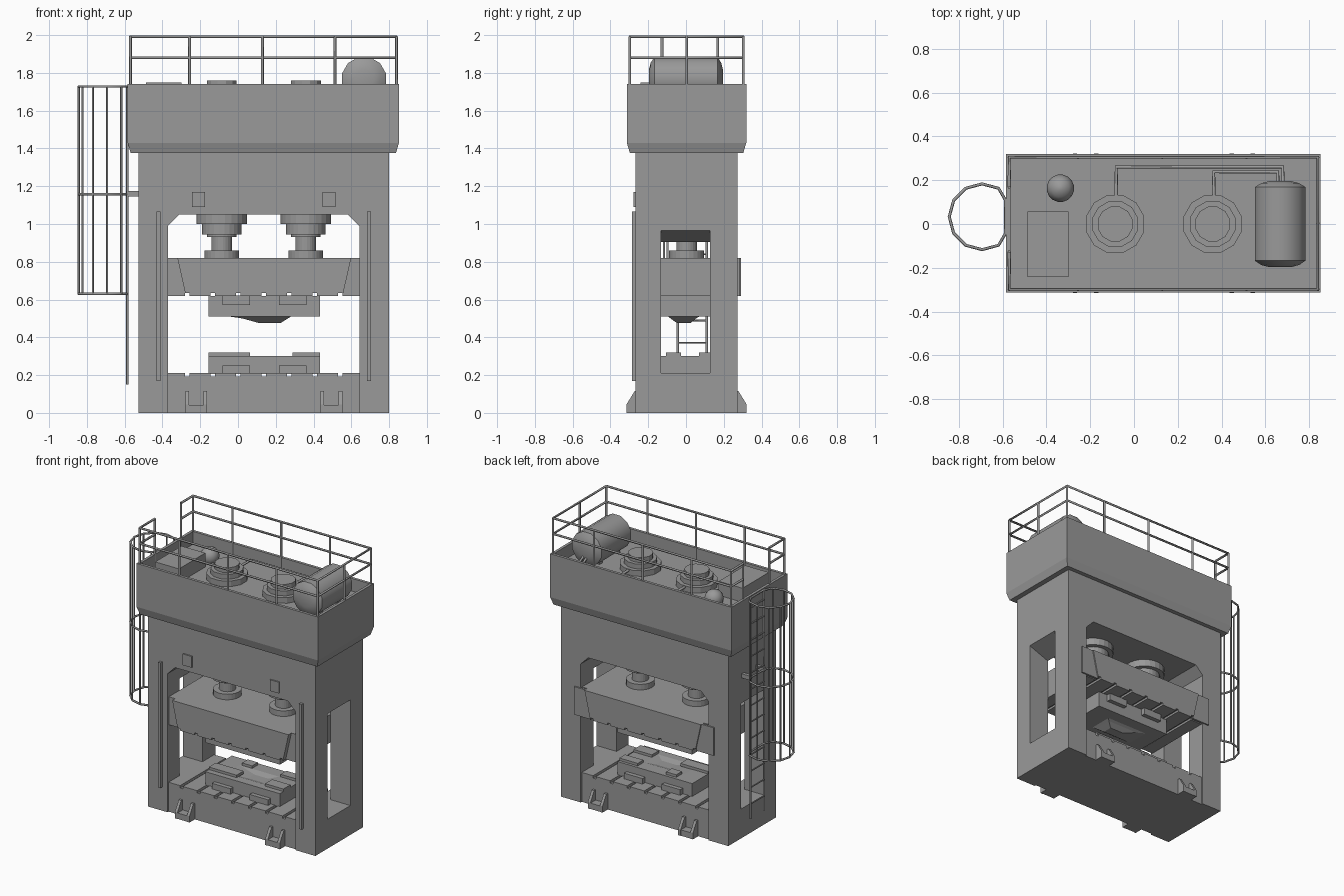
import bpy, bmesh, math
from mathutils import Matrix

if "Cube" in bpy.data.objects:
    bpy.data.objects.remove(bpy.data.objects["Cube"])

CX = 0.1325                      # centre line of the press frame
steel = bpy.data.materials.new("dark_steel")
steel.diffuse_color = (.32, .32, .32, 1)
steel.use_nodes = True
steel.node_tree.nodes["Principled BSDF"].inputs["Base Color"].default_value = steel.diffuse_color


def finish(name, bm):
    bmesh.ops.recalc_face_normals(bm, faces=bm.faces)
    me = bpy.data.meshes.new(name)
    bm.to_mesh(me)
    bm.free()
    ob = bpy.data.objects.new(name, me)
    bpy.context.collection.objects.link(ob)
    return ob


def boxes(name, *dims):
    """One object of boxes, each (x0, x1, y0, y1, z0, z1)."""
    bm = bmesh.new()
    for x0, x1, y0, y1, z0, z1 in dims:
        m = Matrix.Translation(((x0 + x1) / 2, (y0 + y1) / 2, (z0 + z1) / 2))
        bmesh.ops.create_cube(bm, size=1, matrix=m @ Matrix.Diagonal((x1 - x0, y1 - y0, z1 - z0, 1)))
    return finish(name, bm)


def prism(name, pts, a, b, axis='y'):
    """Extrude an (x, z) profile along y, or a (y, z) profile along x."""
    bm = bmesh.new()
    at = lambda p, t: (p[0], t, p[1]) if axis == 'y' else (t, p[0], p[1])
    r0, r1 = ([bm.verts.new(at(p, t)) for p in pts] for t in (a, b))
    bm.faces.new(r0)
    bm.faces.new(r1)
    for i in range(len(pts)):
        j = (i + 1) % len(pts)
        bm.faces.new((r0[i], r0[j], r1[j], r1[i]))
    return finish(name, bm)


def loft(name, rects):
    """Stack of rectangles (x0, x1, y0, y1, z) joined into a solid."""
    bm = bmesh.new()
    rings = [[bm.verts.new(c) for c in ((a, c0, z), (b, c0, z), (b, d, z), (a, d, z))]
             for a, b, c0, d, z in rects]
    for r, s in zip(rings, rings[1:]):
        for i in range(4):
            bm.faces.new((r[i], r[(i + 1) % 4], s[(i + 1) % 4], s[i]))
    bm.faces.new(rings[0])
    bm.faces.new(rings[-1])
    return finish(name, bm)


def lathe(name, profile, loc, n=12, along_y=False):
    """Stack of n-sided rings (radius, height)."""
    bm = bmesh.new()
    rings = []
    for r, h in profile:
        ring = []
        for i in range(n):
            t = 2 * math.pi * (i + .5) / n
            u, v = r * math.cos(t), r * math.sin(t)
            ring.append(bm.verts.new((u, h, v) if along_y else (u, v, h)))
        rings.append(ring)
    for r, s in zip(rings, rings[1:]):
        for i in range(n):
            bm.faces.new((r[i], r[(i + 1) % n], s[(i + 1) % n], s[i]))
    bm.faces.new(rings[0])
    bm.faces.new(rings[-1])
    ob = finish(name, bm)
    ob.location = loc
    return ob


def cut(ob, cutter):
    m = ob.modifiers.new("cut", 'BOOLEAN')
    m.operation, m.solver, m.object = 'DIFFERENCE', 'EXACT', cutter
    bpy.context.view_layer.objects.active = ob
    bpy.ops.object.modifier_apply(modifier=m.name)
    bpy.data.objects.remove(cutter)


def tubes(name, paths, r=0.008, closed=False):
    cu = bpy.data.curves.new(name, 'CURVE')
    cu.dimensions, cu.bevel_depth, cu.bevel_resolution = '3D', r, 1
    cu.use_fill_caps = True
    for path in paths:
        s = cu.splines.new('POLY')
        s.points.add(len(path) - 1)
        for p, co in zip(s.points, path):
            p.co = (*co, 1)
        s.use_cyclic_u = closed
    ob = bpy.data.objects.new(name, cu)
    bpy.context.collection.objects.link(ob)


# Main frame with front opening, side windows and recessed bed faces
L, R = -0.375, 0.638
frame = boxes("press_frame", (-0.53, 0.795, -0.27, 0.27, 0, 1.40))
cut(frame, prism("opening", [(L, .21), (R, .21), (R, .99), (R - .06, 1.05), (L + .06, 1.05), (L, .99)], -.4, .4))
for outer, inner in ((0.795, R), (-0.53, L)):
    d = 0.02 if outer > 0 else -0.02
    cut(frame, prism("window", [(inner - d, .21), (outer + d, .21), (outer + d, .965),
                                (outer, .965), (inner, .905), (inner - d, .905)], -.135, .125))
cut(frame, boxes("bed_recess", (L, R, -.4, -.258, -.1, .3), (L, R, .258, .4, -.1, .3)))

# T-slots across the bed
slot_x = [CX + i * 0.135 for i in range(-3, 4)]
cut(frame, boxes("slots", *[(x - .011, x + .011, -.4, .4, .193, .25) for x in slot_x]))

# Anchor feet, front and back
for side, s in (("front", -1), ("back", 1)):
    for label, x in (("left", -0.225), ("right", 0.49)):
        prof = [(s * .25, 0), (s * .318, 0), (s * .318, .045), (s * .275, .115), (s * .25, .115)]
        for k, dx in enumerate((-.048, .048)):
            prism(f"{side}_{label}_foot_gusset_{k}", prof, x + dx - .01, x + dx + .01, 'x')
        y = sorted((s * .25, s * .316))
        boxes(f"{side}_{label}_foot_plate", (x - .04, x + .04, *y, 0, .042))

# Front guide rails and small cover plates
boxes("front_guide_rails", *[(CX + s * .557 - .01, CX + s * .557 + .01, -.29, -.265, .17, 1.065) for s in (-1, 1)])
boxes("front_cover_plates", *[(CX + s * .345 - .035, CX + s * .345 + .035, -.28, -.265, 1.09, 1.17) for s in (-1, 1)])

# Slide: full width body, tapered face block, rear guide plate
slide = boxes("slide_body", (L, R, -.255, .255, .62, .82))
face = prism("slide_face", [(-.325, .82), (-.28, .62), (.55, .62), (.595, .82)], -.288, .288)
rear = boxes("slide_rear_plate", (-.42, .685, .265, .28, .62, .82))
for ob in (slide, face, rear):
    cut(ob, boxes("slots", *[(x - .011, x + .011, -.4, .4, .6, .635) for x in slot_x]))

# Dies with punch and shallow cavity
boxes("upper_die", (-.16, .43, -.15, .15, .51, .62))
loft("upper_die_punch", [(-.06, .28, -.10, .07, .512), (.02, .26, -.085, .05, .50), (.11, .22, -.05, .02, .475)])
lower = boxes("lower_die", (-.16, .43, -.15, .15, .205, .302))
cut(lower, loft("cavity", [(-.07, .29, -.10, .07, .305), (.11, .22, -.05, .02, .288)]))
boxes("lower_die_pads", (-.16, .06, -.11, -.03, .30, .32), (-.02, .06, .065, .13, .30, .32),
      (.285, .43, -.11, -.03, .30, .32), (.285, .43, .065, .13, .30, .32))
for name, z0, z1 in (("lower_die_clamps", .205, .25), ("upper_die_clamps", .572, .622)):
    boxes(name, *[(x - .073, x + .073, y - .02, y + .02, z0, z1) for x in (-.013, .285) for y in (-.16, .16)])

# Hydraulic cylinders below and capped on top of the crown
for label, x in (("left", -.09), ("right", .355)):
    lathe(f"{label}_cylinder", [(.093, .815), (.093, .86), (.055, .86), (.055, .93), (.078, .93), (.078, .945),
                                (.105, .945), (.105, 1.0), (.135, 1.0), (.135, 1.06)], (x, 0, 0), 24)
    lathe(f"{label}_cylinder_cap", [(.137, 1.64), (.137, 1.69), (.108, 1.69), (.108, 1.725), (.082, 1.725),
                                    (.082, 1.76)], (x, -.003, 0))

# Crown tray with bevelled underside and raised rim
crown = loft("crown_tray", [(-.572, .832, -.30, .30, 1.375), (-.588, .848, -.316, .316, 1.43),
                            (-.588, .848, -.316, .316, 1.74)])
cut(crown, boxes("tray_inside", (-.568, .828, -.296, .296, 1.65, 1.9)))

# Equipment on the crown: tank, saddles, control box, accumulator, pipes
tank = lathe("oil_tank", [(.05, -.2), (.09, -.19), (.12, -.17), (.12, .165), (.09, .183), (.05, .193)],
             (.663, 0, 1.767), 12, True)
boxes("tank_saddles", (.6, .726, -.12, -.09, 1.64, 1.70), (.6, .726, .08, .11, 1.64, 1.70))
boxes("control_box", (-.49, -.302, -.245, .053, 1.64, 1.75))
ball = lathe("accumulator", [(.063 * math.cos(a), .063 * math.sin(a)) for a in
                             [math.radians(d) for d in (-80, -50, -25, 0, 25, 50, 80)]], (-.34, .16, 1.68), 16)
for ob in (tank, ball):
    bpy.ops.object.select_all(action='DESELECT')
    ob.select_set(True)
    bpy.context.view_layer.objects.active = ob
    bpy.ops.object.shade_smooth_by_angle(angle=math.radians(35))
tubes("tank_pipes", [[(-.085, .12, 1.68), (-.085, .257, 1.68), (.675, .257, 1.68), (.675, .18, 1.72)],
                     [(.36, .12, 1.68), (.36, .235, 1.68), (.652, .235, 1.68), (.652, .17, 1.72)]], .009)

# Crown railing, open at the ladder
xl, xr, y = -.573, .835, .301
tubes("railing_rails", [[(xl, -.13, z), (xl, -y, z), (xr, -y, z), (xr, y, z), (xl, y, z), (xl, .165, z)]
                        for z in (1.88, 1.992)])
posts = [(x, s * y) for x in (xl, -.26, .125, .51, xr) for s in (-1, 1)] + [(xl, -.13), (xl, .165), (xr, 0)]
tubes("railing_posts", [[(px, py, 1.66), (px, py, 1.992)] for px, py in posts])

# Ladder on the left side with brackets
rails_y = (-.047, .107)
tubes("ladder_rails", [[(-.59, py, .15), (-.59, py, 1.73)] for py in rails_y], .007)
tubes("ladder_rungs", [[(-.59, rails_y[0], .255 + .117 * i), (-.59, rails_y[1], .255 + .117 * i)]
                       for i in range(13)], .005)
boxes("ladder_brackets", *[(-.595, -.52, py - .012, py + .012, 1.145, 1.175) for py in rails_y])

# Safety cage: hoops and vertical bars
ring = [(-.697 + .15 * math.cos(math.radians(30 * i)), .03 + .15 * math.sin(math.radians(30 * i)))
        for i in range(1, 12)]
ring = [(min(px, -.59), py) for px, py in ring]
tubes("cage_hoops", [[(px, py, z) for px, py in ring] for z in (.63, 1.158, 1.728)], .007, True)
tubes("cage_bars", [[(px, py, .63), (px, py, 1.728)] for px, py in ring[1:-1]], .006)

# Dark steel everywhere; nudge the whole press to centre it
for ob in bpy.data.objects:
    ob.data.materials.append(steel)
    ob.location.x += .004
    ob.location.y += .003
